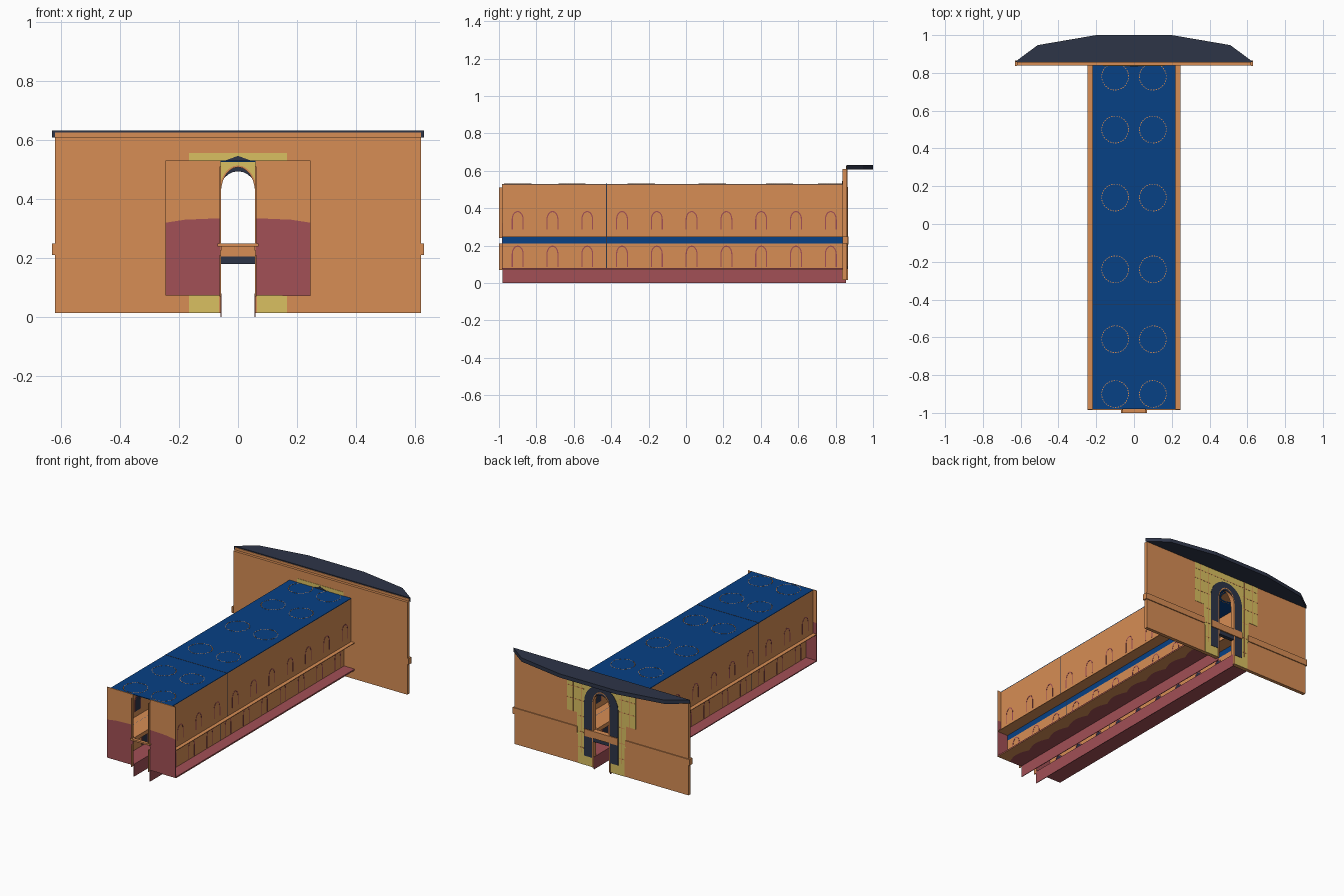
import bpy, bmesh, math

if "Cube" in bpy.data.objects:
    bpy.data.objects.remove(bpy.data.objects["Cube"])


def material(name, rgb):
    m = bpy.data.materials.new(name)
    m.diffuse_color = (*rgb, 1)
    m.use_nodes = True
    m.node_tree.nodes["Principled BSDF"].inputs["Base Color"].default_value = m.diffuse_color
    return m


ORANGE = material("warm orange", (0.68, 0.268, 0.09))
MAROON = material("dusty maroon", (0.36, 0.080, 0.092))
BLUE = material("deep blue", (0.002, 0.052, 0.235))
YELLOW = material("sandstone yellow", (0.70, 0.53, 0.12))
SLATE = material("dark slate", (0.027, 0.035, 0.064))


def prisms(name, items, mat):
    """One object from many (outline, axis, start, end) extrusions."""
    bm = bmesh.new()
    for pts, axis, a, b in items:
        def put(p, t):
            return {"x": (t, p[0], p[1]), "y": (p[0], t, p[1]), "z": (p[0], p[1], t)}[axis]
        lo = [bm.verts.new(put(p, a)) for p in pts]
        hi = [bm.verts.new(put(p, b)) for p in pts]
        bm.faces.new(lo)
        bm.faces.new(hi[::-1])
        n = len(pts)
        for i in range(n):
            j = (i + 1) % n
            bm.faces.new((lo[j], lo[i], hi[i], hi[j]))
    bmesh.ops.recalc_face_normals(bm, faces=bm.faces)
    me = bpy.data.meshes.new(name)
    bm.to_mesh(me)
    bm.free()
    me.materials.append(mat)
    ob = bpy.data.objects.new(name, me)
    bpy.context.collection.objects.link(ob)
    return ob


def box(x0, x1, y0, y1, z0, z1):
    return ([(x0, y0), (x1, y0), (x1, y1), (x0, y1)], "z", z0, z1)


def both(x0, x1, y0, y1, z0, z1):
    return [box(x0, x1, y0, y1, z0, z1), box(-x1, -x0, y0, y1, z0, z1)]


def arch(c, half, z0, spring, top, n=12):
    """Open arch line from right foot over the top to left foot."""
    pts = [(c + half, z0)]
    for i in range(n + 1):
        t = math.pi * i / n
        pts.append((c + half * math.cos(t), spring + (top - spring) * math.sin(t)))
    return pts + [(c - half, z0)]


def arch_band(c, half, z0, spring, top, w):
    return arch(c, half, z0, spring, top) + arch(c, half - w, z0, spring, top - w)[::-1]


F, B = -0.98, 0.838      # corridor front and back
LOW, UP = 0.165, 0.216   # lower and upper side wall positions
T = 0.004                # sheet thickness

# Corridor shell
prisms("lower_side_walls", both(LOW, LOW + T, F, B, 0.08, 0.21), ORANGE)
prisms("blue_wall_band", both(LOW, LOW + T, F, B, 0.21, 0.25), BLUE)
prisms("upper_side_walls", both(UP, UP + T, F, B, 0.25, 0.526), ORANGE)
prisms("lower_walkways", both(0.06, 0.245, F, B, 0.074, 0.08), MAROON)
prisms("channel_skirts", both(0.056, 0.06, F, 0.855, 0, 0.08), MAROON)
prisms("gallery_floors", both(0.06, 0.245, F, B, 0.246, 0.25), ORANGE)
prisms("gallery_fascias", both(0.056, 0.06, F, B, 0.225, 0.25), ORANGE)
prisms("ceiling", [box(-0.22, 0.22, F, 0.858, 0.526, 0.53)], BLUE)

# Scalloped lining under the right walkway
N = 80
edge = [(0.15 + 0.025 * abs(math.sin(math.pi * i / 8)), F + (B - F) * i / N) for i in range(N + 1)]
prisms("scalloped_lining", [(edge + [(0.245, B), (0.245, F)], "z", 0.071, 0.074)], ORANGE)

# Painted wall arches, two rows on each side
frames, niches = [], []
for i in range(10):
    y = -0.9 + 0.186 * i
    for w, z0, top in ((LOW, 0.085, 0.2), (UP, 0.285, 0.385)):
        for s in (1, -1):
            frames.append((arch_band(y, 0.032, z0, top - 0.045, top, 0.006), "x",
                           s * (w - 0.003), s * (w + T + 0.001)))
            niches.append((arch(y, 0.026, z0, top - 0.045, top - 0.006), "x",
                           s * (w - 0.002), s * w))
prisms("arch_frames", frames, MAROON)
prisms("arch_niches", niches, SLATE)

# Ceiling ornaments: discs below with thin dashed rims showing above
rings, discs = [], []
for y in (-0.9, -0.61, -0.24, 0.14, 0.5, 0.78):
    for x in (-0.1, 0.1):
        turn = [2 * math.pi * k / 32 for k in range(32)]
        discs.append(([(x + 0.055 * math.cos(a), y + 0.055 * math.sin(a)) for a in turn], "z", 0.525, 0.5265))
        for a0 in turn:
            a1 = a0 + 0.11
            rings.append(([(x + r * math.cos(a), y + r * math.sin(a)) for r, a in
                           ((0.073, a0), (0.073, a1), (0.069, a1), (0.069, a0))], "z", 0.5245, 0.531))
prisms("ceiling_rings", rings, ORANGE)
prisms("ceiling_discs", discs, ORANGE)

# Joint between the two corridor sections
prisms("section_joint", [box(-0.22, 0.22, -0.427, -0.423, 0.525, 0.531)]
       + both(UP - 0.001, UP + T + 0.001, -0.427, -0.423, 0.25, 0.526)
       + both(LOW - 0.001, LOW + T + 0.001, -0.427, -0.423, 0.08, 0.246), SLATE)

# Front end wall: maroon below a slightly sloping line, orange above
for s, side in ((1, "right"), (-1, "left")):
    low = [(0.06, 0.075), (0.245, 0.075), (0.245, 0.32), (0.18, 0.33), (0.06, 0.335)]
    high = [(0.06, 0.335), (0.18, 0.33), (0.245, 0.32), (0.245, 0.53), (0.06, 0.53)]
    prisms("front_wall_lower_" + side, [([(s * x, z) for x, z in low], "y", F - T, F)], MAROON)
    prisms("front_wall_upper_" + side, [([(s * x, z) for x, z in high], "y", F - T, F)], ORANGE)
prisms("front_door_jambs", both(0.057, 0.062, -1.0, F, 0.07, 0.21)
       + both(0.057, 0.062, -1.0, F, 0.24, 0.51), ORANGE)
prisms("front_balcony", [box(-0.07, 0.07, -1.0, F, 0.24, 0.25)], ORANGE)

# Gate wall with arched opening
opening = arch(0, 0.06, 0.015, 0.42, 0.51)


def gate_panel(left_outline, y0, y1):
    """Panel outline from left foot to right foot, closed round the opening."""
    return (left_outline + opening, "y", y0, y1)


def rect(h, z0, z1):
    return [(-h, z0), (-h, z1), (h, z1), (h, z0)]


prisms("gate_wall", [gate_panel(rect(0.62, 0.015, 0.61), 0.838, 0.86)], ORANGE)
prisms("gate_front_panel", [gate_panel(rect(0.165, 0.015, 0.555), 0.836, 0.838)], YELLOW)
stepped = [(-0.165, 0.015), (-0.165, 0.2), (-0.175, 0.2), (-0.175, 0.34), (-0.245, 0.34), (-0.245, 0.61)]
prisms("gate_back_panel", [gate_panel(stepped + [(-x, z) for x, z in stepped[::-1]], 0.86, 0.862)], YELLOW)

# Block joints on the back panel
lines = []
for z in (0.12, 0.22, 0.32, 0.42, 0.5):
    lines += both(0.125, 0.165 if z < 0.34 else 0.245, 0.862, 0.863, z, z + 0.004)
lines += [box(-0.245, 0.245, 0.862, 0.863, 0.565, 0.569)]
for x in (0.14, 0.2):
    lines += both(x, x + 0.004, 0.862, 0.863, 0.09 if x < 0.16 else 0.34, 0.61)
prisms("gate_block_joints", lines, ORANGE)

# Dark arch surround, arch rim and pediment
prisms("arch_surround", [(arch_band(0, 0.122, 0.075, 0.42, 0.552, 0.058), "y", 0.862, 0.864)], SLATE)
prisms("arch_rim", [(arch_band(0, 0.064, 0.015, 0.42, 0.514, 0.006), "y", 0.834, 0.865)], ORANGE)
prisms("pediment", [([(-0.05, 0.528), (0.05, 0.528), (0, 0.546)], "y", 0.834, 0.836)], SLATE)

# Belt course on the back and ends, and bridge across the arch
prisms("gate_belt", both(0.17, 0.63, 0.86, 0.866, 0.21, 0.25)
       + both(0.62, 0.63, 0.836, 0.86, 0.21, 0.25), ORANGE)
prisms("bridge", [box(-0.12, 0.12, 0.862, 0.869, 0.205, 0.25),
                  box(-0.06, 0.06, 0.836, 0.862, 0.205, 0.25)], ORANGE)
prisms("bridge_underside", [box(-0.06, 0.06, 0.838, 0.862, 0.18, 0.205)], SLATE)

# Gate roof slab
plan = [(-0.63, 0.858), (0.63, 0.858), (0.51, 0.947), (0.2, 1.0), (-0.2, 1.0), (-0.51, 0.947)]
prisms("gate_roof", [(plan, "z", 0.608, 0.632)], SLATE)
prisms("roof_fascia", [box(-0.62, 0.62, 0.855, 0.858, 0.61, 0.626)], ORANGE)
